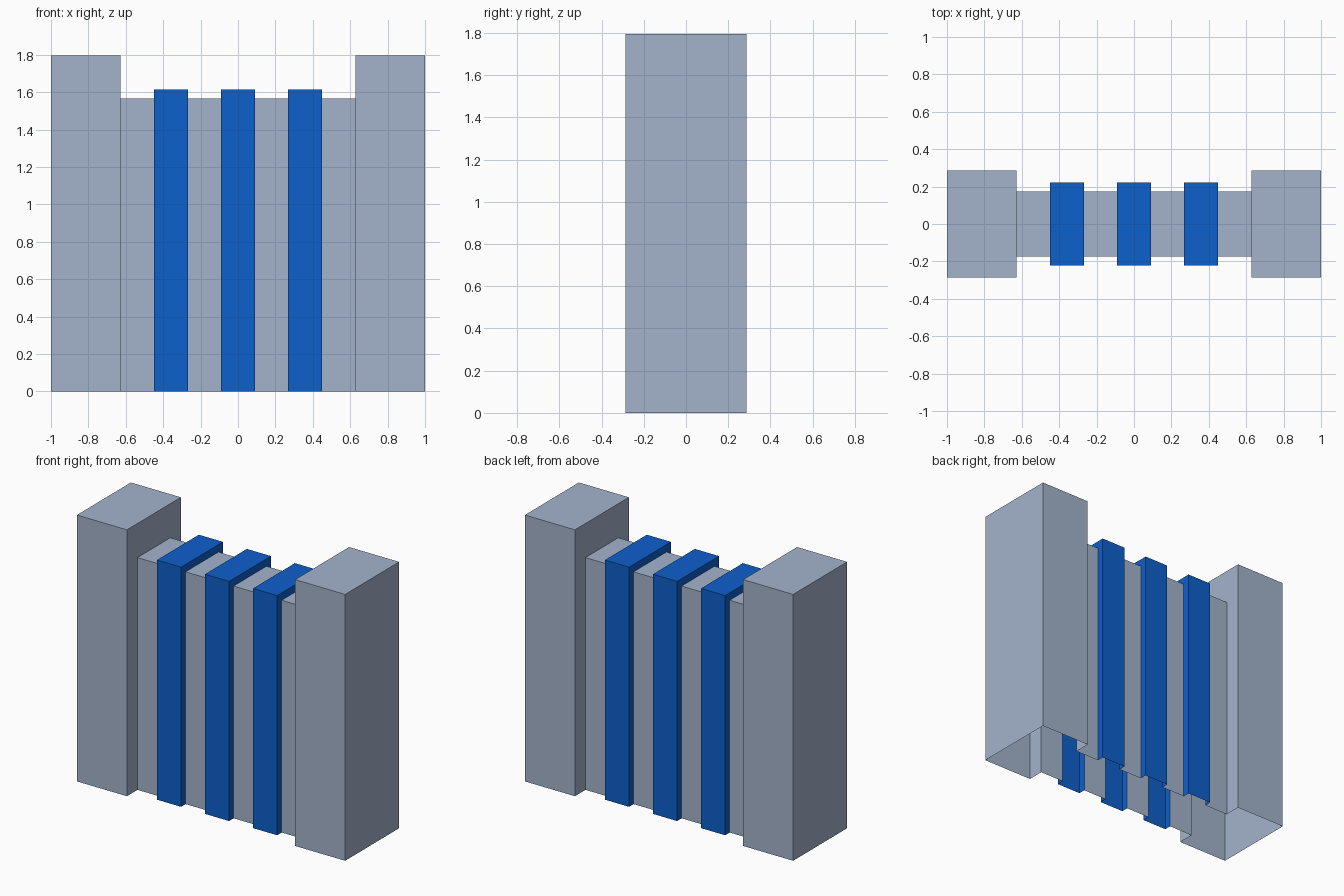
import bpy
import bmesh

if "Cube" in bpy.data.objects:
    bpy.data.objects.remove(bpy.data.objects["Cube"], do_unlink=True)


def make_material(name, color):
    mat = bpy.data.materials.new(name)
    mat.use_nodes = True
    mat.diffuse_color = color
    mat.node_tree.nodes["Principled BSDF"].inputs["Base Color"].default_value = color
    return mat


grey = make_material("pale blue grey", (0.37, 0.45, 0.60, 1))
blue = make_material("strong blue", (0.004, 0.115, 0.60, 1))

# Arch profiles: half depth, height
PILLAR = (0.287, 1.795)
RIB = (0.223, 1.615)
PANEL = (0.175, 1.565)


def loft(name, sections, mat, cap_start=False, cap_end=False):
    """Skin bottomless arch profiles placed along x, given as (x, profile)."""
    bm = bmesh.new()
    rings = []
    for x, (depth, height) in sections:
        outline = [(-depth, 0), (-depth, height), (depth, height), (depth, 0)]
        rings.append([bm.verts.new((x, y, z)) for y, z in outline])
    for a, b in zip(rings, rings[1:]):
        for i in range(3):
            bm.faces.new((a[i], b[i], b[i + 1], a[i + 1]))
    if cap_start:
        bm.faces.new(rings[0])
    if cap_end:
        bm.faces.new(rings[-1][::-1])
    mesh = bpy.data.meshes.new(name)
    bm.to_mesh(mesh)
    bm.free()
    mesh.materials.append(mat)
    obj = bpy.data.objects.new(name, mesh)
    bpy.context.collection.objects.link(obj)


# Tall end pillars, closed outside and stepped down to the panel inside
INNER = 0.627
loft("right_pillar", [(-1, PILLAR), (-INNER, PILLAR), (-INNER, PANEL)], grey, cap_start=True)
loft("left_pillar", [(INNER, PANEL), (INNER, PILLAR), (1, PILLAR)], grey, cap_end=True)

# Raised ribs, stepped down to the panel on both sides
SPACING, HALF_RIB = 0.358, 0.09
panel_start = -INNER
for side, name in ((-1, "right"), (0, "middle"), (1, "left")):
    x0 = side * SPACING - HALF_RIB
    x1 = side * SPACING + HALF_RIB
    loft(name + "_rib", [(x0, PANEL), (x0, RIB), (x1, RIB), (x1, PANEL)], blue)
    # Panel stretch leading up to this rib
    loft(name + "_rib_panel", [(panel_start, PANEL), (x0, PANEL)], grey)
    panel_start = x1
loft("end_panel", [(panel_start, PANEL), (INNER, PANEL)], grey)
